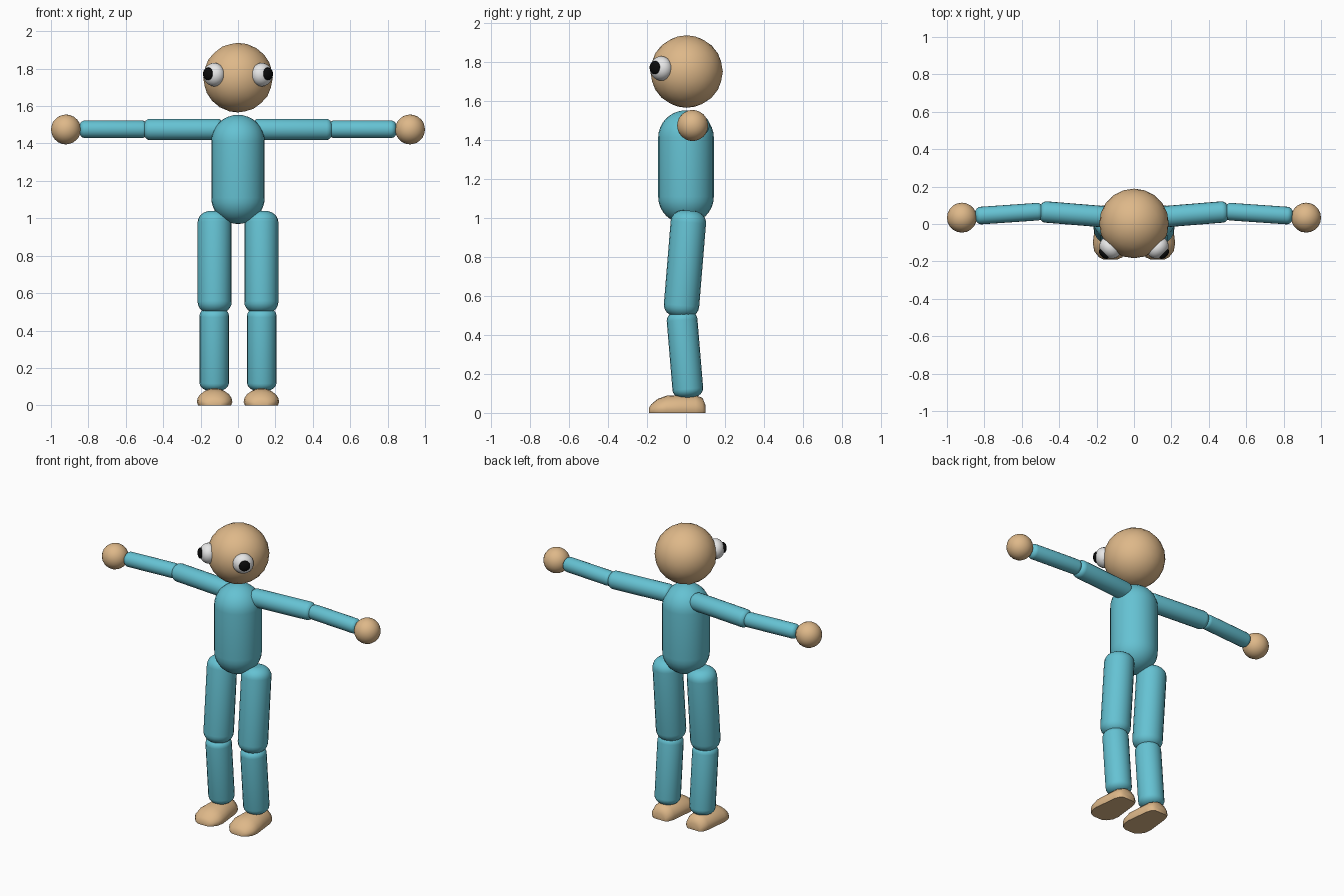
import bpy, bmesh, math
from mathutils import Vector, Matrix

if "Cube" in bpy.data.objects:
    bpy.data.objects.remove(bpy.data.objects["Cube"])


def material(name, col):
    m = bpy.data.materials.new(name)
    m.diffuse_color = (*col, 1)
    m.use_nodes = True
    m.node_tree.nodes["Principled BSDF"].inputs["Base Color"].default_value = m.diffuse_color
    return m


TEAL = material("teal cloth", (0.13, 0.54, 0.65))
SKIN = material("tan skin", (0.73, 0.479, 0.25))
WHITE = material("eye white", (0.85, 0.85, 0.85))
BLACK = material("pupil black", (0.003, 0.003, 0.003))


def finish(name, bm, mat, angle=60):
    bmesh.ops.recalc_face_normals(bm, faces=bm.faces)
    me = bpy.data.meshes.new(name)
    bm.to_mesh(me)
    bm.free()
    ob = bpy.data.objects.new(name, me)
    bpy.context.collection.objects.link(ob)
    me.materials.append(mat)
    bpy.ops.object.select_all(action='DESELECT')
    ob.select_set(True)
    bpy.context.view_layer.objects.active = ob
    bpy.ops.object.shade_smooth_by_angle(angle=math.radians(angle))
    return ob


def loft(bm, rings):
    """Skin a list of closed rings and cap both ends."""
    vs = [[bm.verts.new(p) for p in ring] for ring in rings]
    n = len(vs[0])
    for a, b in zip(vs, vs[1:]):
        for i in range(n):
            j = (i + 1) % n
            bm.faces.new((a[i], a[j], b[j], b[i]))
    bm.faces.new(vs[0])
    bm.faces.new(vs[-1])


def limb(name, p, q, r, corner, cap, n=20, steps=6):
    """Round bar from p to q; ends rounded by corner (radial) x cap (axial)."""
    p, q = Vector(p), Vector(q)
    axis = q - p
    length = axis.length
    rot = axis.to_track_quat('Z', 'Y').to_matrix()
    prof = []
    for k in range(steps + 1):
        a = math.pi / 2 * max(k / steps, 0.04)
        prof.append((r - corner + corner * math.sin(a), cap * (1 - math.cos(a))))
    prof += [(rad, length - h) for rad, h in reversed(prof)]
    rings = [[p + rot @ Vector((rad * math.cos(t), rad * math.sin(t), h))
              for t in (2 * math.pi * i / n for i in range(n))] for rad, h in prof]
    bm = bmesh.new()
    loft(bm, rings)
    return finish(name, bm, TEAL)


def ball(name, centre, scale, mat, sub=3, turn=0.0):
    bm = bmesh.new()
    bmesh.ops.create_icosphere(
        bm, subdivisions=sub, radius=1,
        matrix=Matrix.Translation(centre) @ Matrix.Rotation(turn, 4, 'Z') @ Matrix.Diagonal((*scale, 1)))
    return finish(name, bm, mat)


def foot(name, cx):
    # stations from heel to toe: y, half width, height
    stations = [(0.10, 0.045, 0.04), (0.085, 0.065, 0.077), (0.05, 0.077, 0.09),
                (-0.03, 0.086, 0.092), (-0.10, 0.095, 0.088), (-0.145, 0.088, 0.072),
                (-0.178, 0.062, 0.045), (-0.191, 0.035, 0.025)]
    rings = []
    for y, w, h in stations:
        low = h * 0.2
        ring = [(cx - 0.93 * w, y, 0), (cx + 0.93 * w, y, 0)]
        for k in range(11):
            a = math.pi * k / 10
            ring.append((cx + w * math.cos(a), y, low + (h - low) * math.sin(a)))
        rings.append(ring)
    bm = bmesh.new()
    loft(bm, rings)
    return finish(name, bm, SKIN, 50)


# head and torso
ball("head", (0, 0.003, 1.752), (0.186,) * 3, SKIN)
limb("torso", (0, 0, 0.97), (0, 0, 1.553), 0.143, 0.143, 0.14, 24, 8)

# paired parts
for s, side in ((-1, "right"), (1, "left")):
    # eyes bulge out diagonally from the head
    d = math.sqrt(0.5)
    turn = math.atan2(-1, s)
    ball(side + "_eye", (s * 0.18 * d, -0.18 * d, 1.768), (0.053, 0.063, 0.063), WHITE, 3, turn)
    ball(side + "_pupil", (s * 0.226 * d, -0.225 * d, 1.772), (0.02, 0.034, 0.034), BLACK, 3, turn)
    # arms and hands
    limb(side + "_upper_arm", (s * 0.075, 0.032, 1.475), (s * 0.505, 0.067, 1.475), 0.057, 0.04, 0.035)
    limb(side + "_forearm", (s * 0.485, 0.068, 1.476), (s * 0.848, 0.043, 1.476), 0.047, 0.033, 0.03)
    ball(side + "_hand", (s * 0.92, 0.034, 1.475), (0.08,) * 3, SKIN)
    # legs and feet
    limb(side + "_thigh", (s * 0.125, -0.028, 0.492), (s * 0.125, 0.017, 1.038), 0.091, 0.065, 0.06)
    limb(side + "_shin", (s * 0.127, 0.013, 0.078), (s * 0.127, -0.024, 0.522), 0.079, 0.055, 0.045)
    foot(side + "_foot", s * 0.125)
